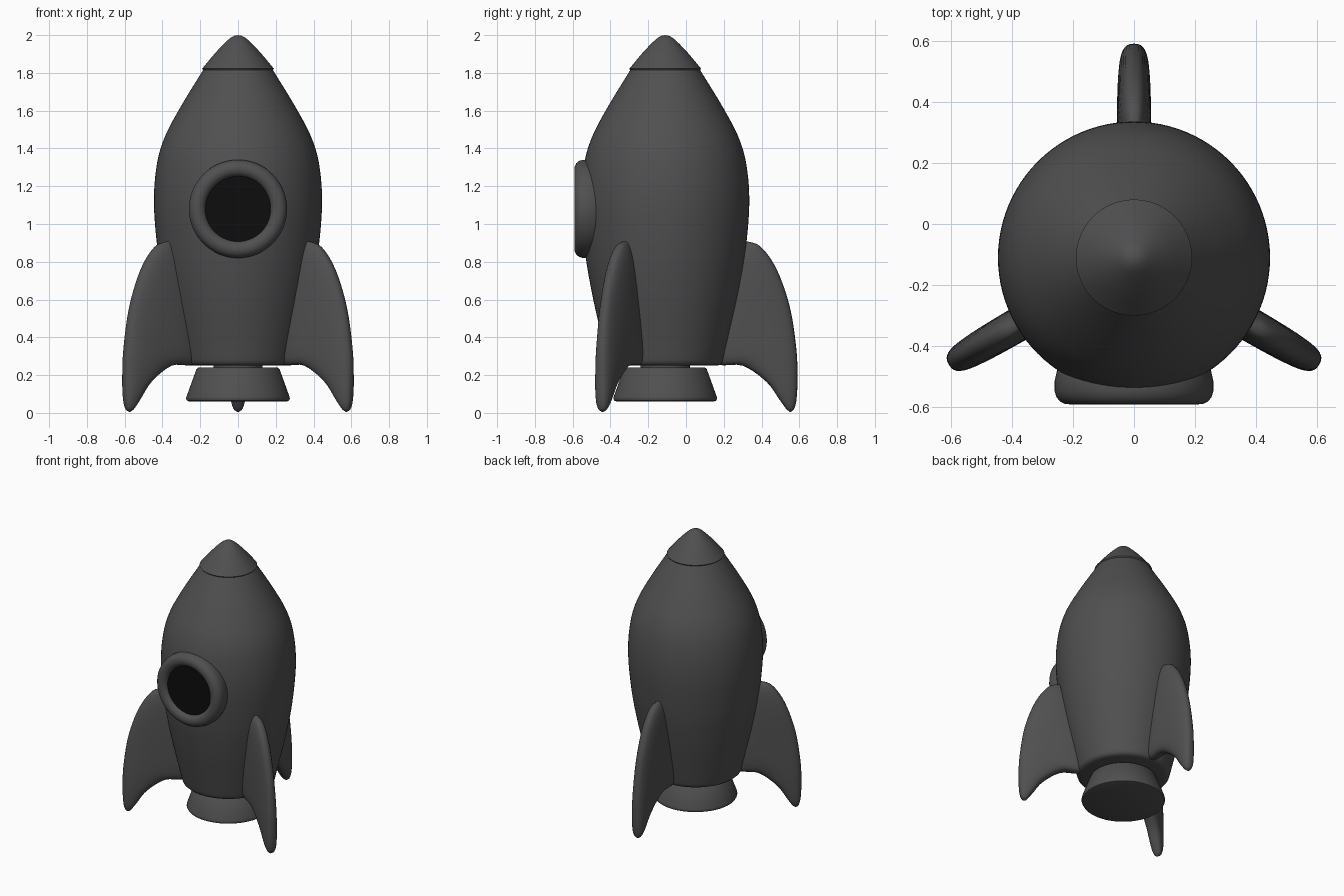
import bpy
import bmesh
from math import pi, cos, sin, radians, copysign
from mathutils import Vector, Matrix

if "Cube" in bpy.data.objects:
    bpy.data.objects.remove(bpy.data.objects["Cube"], do_unlink=True)

AXIS_Y = -0.11  # the hull axis sits forward of centre


def make_material(name, value):
    mat = bpy.data.materials.new(name)
    mat.use_nodes = True
    colour = (value, value, value, 1)
    mat.diffuse_color = colour
    mat.node_tree.nodes["Principled BSDF"].inputs["Base Color"].default_value = colour
    return mat


GREY = make_material("dark grey", 0.08)
BLACK = make_material("glass black", 0.004)


def smooth(points, steps=6):
    """Catmull-Rom curve through tuples of any length."""
    pts = [Vector(p) for p in points]
    pts = [2 * pts[0] - pts[1]] + pts + [2 * pts[-1] - pts[-2]]
    out = []
    for a, b, c, d in zip(pts, pts[1:], pts[2:], pts[3:]):
        for i in range(steps):
            t = i / steps
            out.append((2 * b + (c - a) * t + (2 * a - 5 * b + 4 * c - d) * t**2
                        + (3 * b - a - 3 * c + d) * t**3) / 2)
    return out + [pts[-2]]


def finish(name, bm, mat, matrix):
    bmesh.ops.remove_doubles(bm, verts=bm.verts, dist=1e-5)
    bmesh.ops.recalc_face_normals(bm, faces=bm.faces)
    bm.transform(matrix)
    mesh = bpy.data.meshes.new(name)
    bm.to_mesh(mesh)
    bm.free()
    mesh.materials.append(mat)
    obj = bpy.data.objects.new(name, mesh)
    bpy.context.collection.objects.link(obj)
    bpy.ops.object.select_all(action="DESELECT")
    obj.select_set(True)
    bpy.context.view_layer.objects.active = obj
    bpy.ops.object.shade_smooth_by_angle(angle=radians(40))
    return obj


def lathe(name, profile, mat, matrix):
    """Revolve a (radius, height) profile around z."""
    bm = bmesh.new()
    verts = [bm.verts.new((p[0], 0, p[1])) for p in profile]
    edges = [bm.edges.new(pair) for pair in zip(verts, verts[1:])]
    bmesh.ops.spin(bm, geom=verts + edges, cent=(0, 0, 0), axis=(0, 0, 1),
                   angle=2 * pi, steps=96)
    return finish(name, bm, mat, matrix)


upright = Matrix.Translation((0, AXIS_Y, 0))

# Hull with rounded lower rim
hull = [(0, .25), (.27, .25), (.29, .254), (.302, .265)] + smooth(
    [(.307, .28), (.34, .42), (.385, .62), (.423, .84), (.445, 1.1),
     (.432, 1.3), (.392, 1.45), (.31, 1.61), (.185, 1.815)]) + [(0, 1.815)]
lathe("hull", hull, GREY, upright)

# Nose cap, slightly wider than the hull top
nose = [(0, 1.815), (.185, 1.815)] + smooth(
    [(.19, 1.822), (.12, 1.906), (.058, 1.97), (.025, 1.994), (0, 2)])
lathe("nose_cap", nose, GREY, upright)

# Engine nozzle and its neck
lathe("nozzle", [(0, .24), (.21, .24), (.22, .232), (.273, .085), (.275, .075),
                 (.27, .065), (.258, .06), (0, .06)], GREY, upright)
lathe("nozzle_neck", [(0, .2), (.13, .2), (.13, .28), (0, .28)], GREY, upright)

# Round window facing the front
facing = Matrix.Translation((0, 0, 1.08)) @ Matrix.Rotation(pi / 2, 4, "X")
frame = [(.172, .45), (.172, .56), (.18, .576), (.195, .587), (.21, .59),
         (.225, .589), (.242, .581), (.254, .566), (.26, .545), (.26, .515),
         (.252, .48), (.24, .45), (.172, .45)]
lathe("window_frame", frame, GREY, facing)
lathe("window_glass", [(0, .5), (.176, .5), (.176, .562), (0, .562)], BLACK, facing)

# Fin sections: outer edge (r, z), inner edge (r, z), half thickness
FIN = smooth([(.42, .912, .34, .87, .02), (.505, .88, .30, .70, .045),
              (.59, .76, .27, .48, .055), (.66, .56, .26, .27, .056),
              (.695, .33, .41, .25, .053), (.70, .17, .535, .165, .047),
              (.695, .07, .605, .07, .038), (.683, .022, .64, .022, .024),
              (.665, .005, .66, .005, .004)], 5)


def fin(name, angle, sides=32):
    """Loft rounded sections from the fin's top to its tip."""
    bm = bmesh.new()
    rings = []
    for r1, z1, r2, z2, half in FIN:
        ring = []
        for i in range(sides):
            c, s = cos(2 * pi * i / sides), sin(2 * pi * i / sides)
            u = copysign(abs(c) ** .85, c) / 2
            w = copysign(abs(s) ** .75, s) * half
            ring.append(bm.verts.new(((r1 + r2) / 2 + u * (r1 - r2), w,
                                      (z1 + z2) / 2 + u * (z1 - z2))))
        rings.append(ring)
    for a, b in zip(rings, rings[1:]):
        for i in range(sides):
            j = (i + 1) % sides
            bm.faces.new((a[i], a[j], b[j], b[i]))
    bm.faces.new(rings[0])
    bm.faces.new(rings[-1])
    return finish(name, bm, GREY, upright @ Matrix.Rotation(radians(angle), 4, "Z"))


# Three fins evenly spaced
for label, angle in (("back_fin", 90), ("right_fin", 210), ("left_fin", 330)):
    fin(label, angle)
